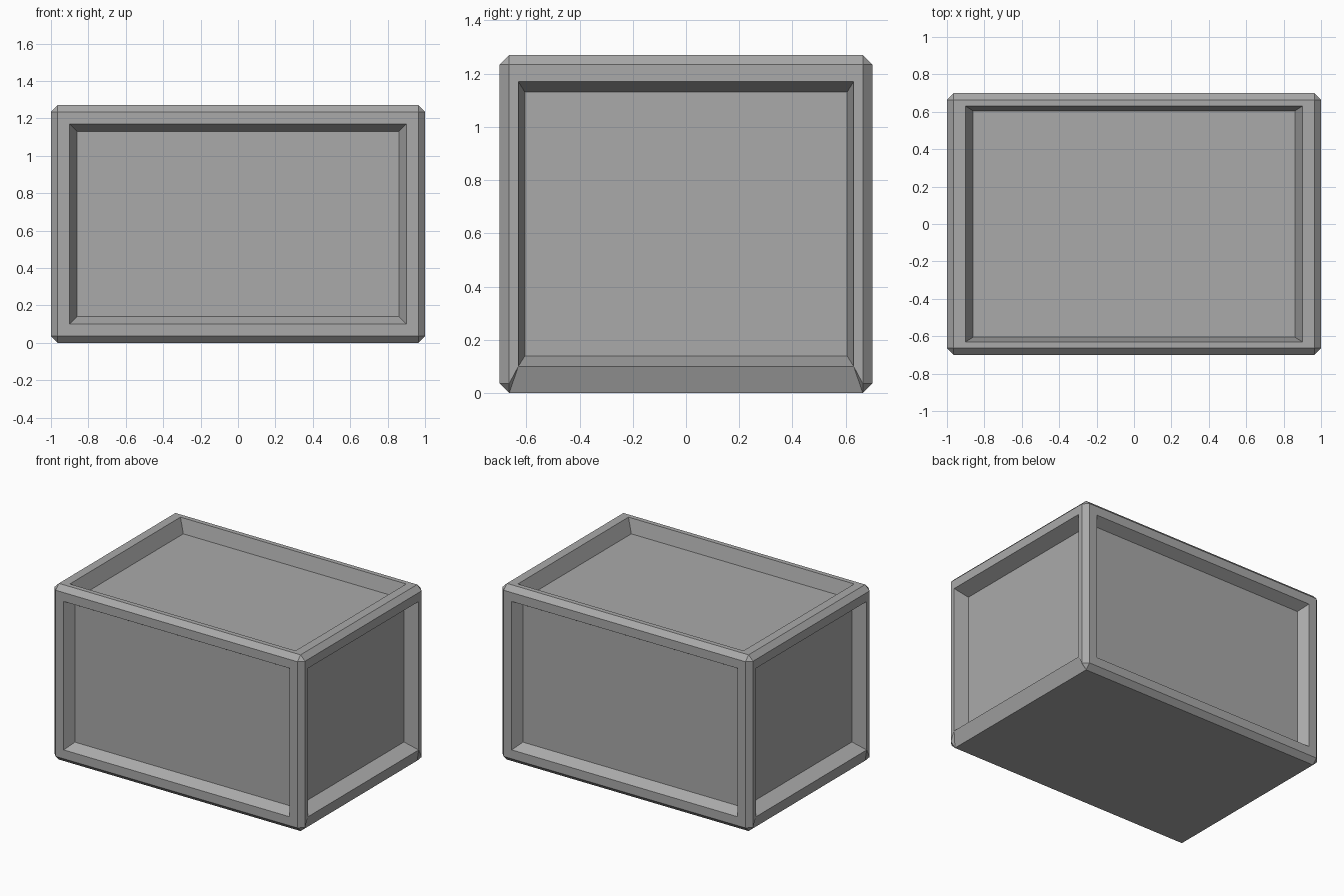
import bpy
import bmesh
from math import radians
from mathutils import Vector

cube = bpy.data.objects.get("Cube")
if cube:
    bpy.data.objects.remove(cube, do_unlink=True)

HALF = Vector((1.0, 0.7, 0.635))       # outer half size
MOUTH = Vector((0.9, 0.63, 0.535))     # recess opening
FLOOR = Vector((0.86, 0.605, 0.495))   # recess floor outline
DEPTH = Vector((0.1, 0.07, 0.1))       # recess depth per axis
CHAMFER = 0.036

grey = bpy.data.materials.new("grey")
grey.use_nodes = True
grey.diffuse_color = (0.4, 0.4, 0.4, 1)
grey.node_tree.nodes["Principled BSDF"].inputs["Base Color"].default_value = (0.4, 0.4, 0.4, 1)


def inset_to(bm, face, axis, outline, level):
    """Inset a face and move the new inner face to an outline and level."""
    bmesh.ops.inset_individual(bm, faces=[face], thickness=0.01)
    for v in face.verts:
        for i in range(3):
            size = level if i == axis else outline[i]
            v.co[i] = size if v.co[i] > 0 else -size


# Chamfered block
bm = bmesh.new()
bmesh.ops.create_cube(bm, size=2)
bmesh.ops.scale(bm, vec=HALF, verts=bm.verts)
bmesh.ops.bevel(bm, geom=bm.edges[:], offset=CHAMFER, segments=1, affect='EDGES')
bm.normal_update()

# Recessed panels on the top and the four sides
panels = []
for f in bm.faces:
    axis = max(range(3), key=lambda i: abs(f.normal[i]))
    if abs(f.normal[axis]) > 0.99 and f.normal.z > -0.5:
        panels.append((f, axis))
for f, axis in panels:
    inset_to(bm, f, axis, MOUTH, HALF[axis])
    inset_to(bm, f, axis, FLOOR, HALF[axis] - DEPTH[axis])

# Lower end rims slope straight into the base
bm.normal_update()
for side in (-1, 1):
    old = [f for f in bm.faces
           if f.calc_center_median().x * side > 0.96
           and abs(f.calc_center_median().y) < 0.01
           and f.calc_center_median().z < -MOUTH.z - 0.01]
    verts = {v for f in old for v in f.verts}
    bmesh.ops.delete(bm, geom=old, context='FACES')
    ends = []
    for s in (-1, 1):
        ends.append(sorted((v for v in verts if v.co.y * s > 0), key=lambda v: v.co.z))
        bm.faces.new(ends[-1])
    (a, _, b), (c, _, d) = ends
    bm.faces.new((a, c, d, b))
bmesh.ops.delete(bm, geom=[e for e in bm.edges if not e.link_faces], context='EDGES')
bmesh.ops.recalc_face_normals(bm, faces=bm.faces)
bmesh.ops.translate(bm, vec=(0, 0, HALF.z), verts=bm.verts)

mesh = bpy.data.meshes.new("panelled_crate")
bm.to_mesh(mesh)
bm.free()
mesh.materials.append(grey)
crate = bpy.data.objects.new("panelled_crate", mesh)
bpy.context.collection.objects.link(crate)
bpy.ops.object.select_all(action='DESELECT')
crate.select_set(True)
bpy.context.view_layer.objects.active = crate
bpy.ops.object.shade_smooth_by_angle(angle=radians(30))
